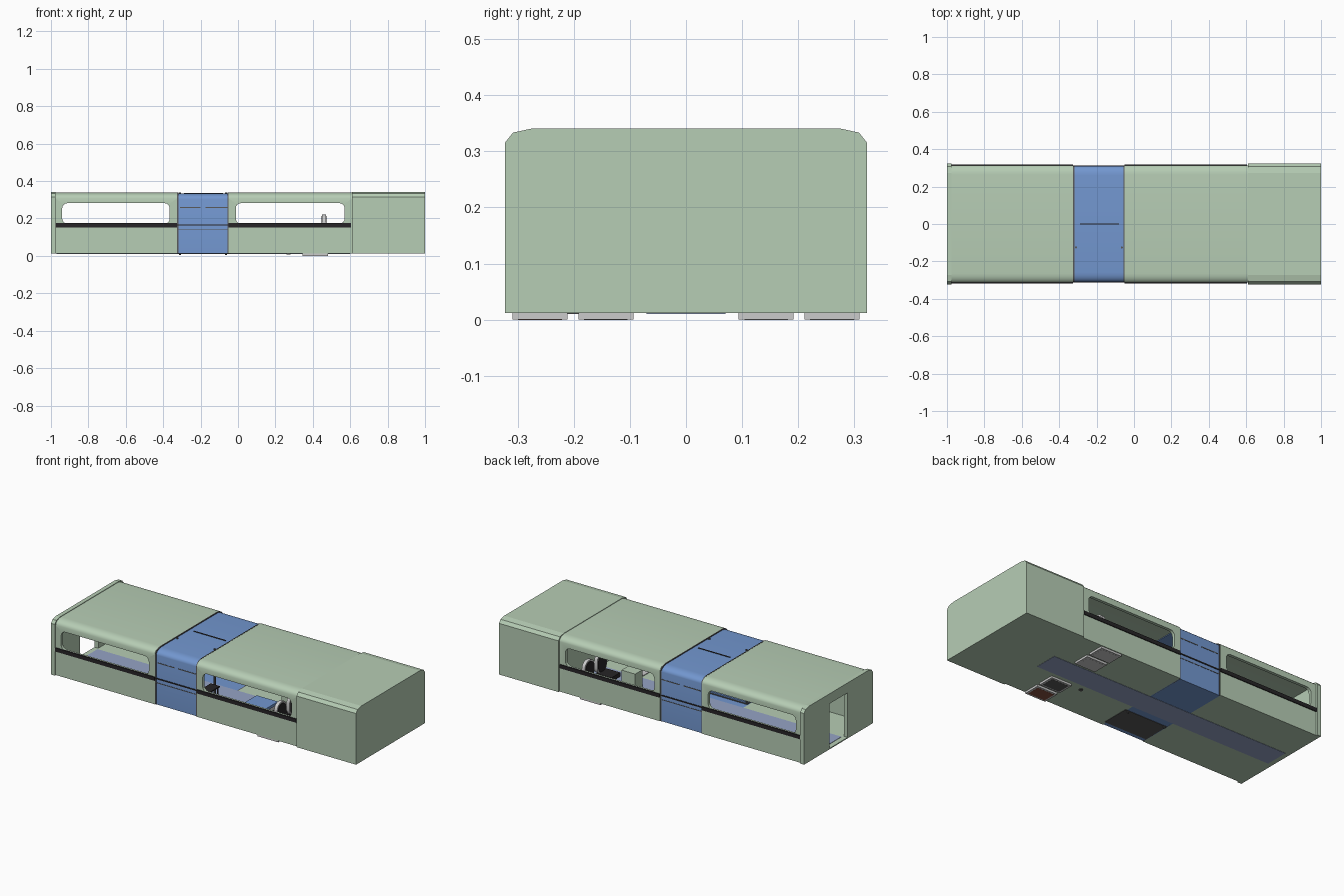
import bpy, bmesh, math
from mathutils import Vector

if "Cube" in bpy.data.objects:
    bpy.data.objects.remove(bpy.data.objects["Cube"])


def mat(name, rgb):
    m = bpy.data.materials.new(name)
    m.diffuse_color = (*rgb, 1)
    m.use_nodes = True
    m.node_tree.nodes["Principled BSDF"].inputs["Base Color"].default_value = m.diffuse_color
    return m


GREEN = mat("pale_green", (0.47, 0.61, 0.46))
BLUE = mat("mid_blue", (0.17, 0.31, 0.63))
FLOOR = mat("lavender_carpet", (0.30, 0.37, 0.56))
BLACK = mat("near_black", (0.02, 0.018, 0.02))
DARK = mat("dark_grey", (0.10, 0.10, 0.10))
GREY = mat("light_grey", (0.60, 0.60, 0.60))
RUST = mat("rust_brown", (0.24, 0.08, 0.05))


def finish(bm, name, m, smooth=False):
    bmesh.ops.recalc_face_normals(bm, faces=bm.faces)
    me = bpy.data.meshes.new(name)
    bm.to_mesh(me)
    bm.free()
    me.materials.append(m)
    ob = bpy.data.objects.new(name, me)
    bpy.context.collection.objects.link(ob)
    if smooth:
        bpy.ops.object.select_all(action='DESELECT')
        ob.select_set(True)
        bpy.context.view_layer.objects.active = ob
        bpy.ops.object.shade_smooth_by_angle(angle=math.radians(30))
    return ob


def box(name, x, y, z, m):
    """Box from (min, max) ranges."""
    bm = bmesh.new()
    bmesh.ops.create_cube(bm, size=1)
    for v in bm.verts:
        v.co = Vector([r[0] + (c + 0.5) * (r[1] - r[0]) for r, c in zip((x, y, z), v.co)])
    return finish(bm, name, m)


def prism(name, pts, axis, a, b, m, smooth=False):
    """Extrude a 2D outline along x (pts = y,z) or y (pts = x,z)."""
    bm = bmesh.new()
    put = (lambda p, t: (t, p[0], p[1])) if axis == 'x' else (lambda p, t: (p[0], t, p[1]))
    r = [[bm.verts.new(put(p, t)) for p in pts] for t in (a, b)]
    n = len(pts)
    for i in range(n):
        j = (i + 1) % n
        bm.faces.new((r[0][i], r[0][j], r[1][j], r[1][i]))
    bm.faces.new(r[0])
    bm.faces.new(r[1])
    return finish(bm, name, m, smooth)


def section(h, top, bottom, rx, rz, n):
    """Cross-section with rounded roof corners."""
    half = [(h - rx + rx * math.cos(i / n * math.pi / 2), top - rz + rz * math.sin(i / n * math.pi / 2))
            for i in range(n + 1)]
    right = [(h, bottom)] + half
    return right + [(-y, z) for y, z in reversed(right)]


def tube(name, x0, x1, h, top, m, t=0.018):
    """Hollow hull segment, open at both ends."""
    bm = bmesh.new()
    profs = [section(h, top, 0.012, 0.05, 0.03, 5),
             section(h - t, top - t, 0.018, 0.045, 0.026, 5)]
    v = [[[bm.verts.new((x, *p)) for p in pr] for x in (x0, x1)] for pr in profs]
    n = len(profs[0])
    for i in range(n):
        j = (i + 1) % n
        for s in v:
            bm.faces.new((s[0][i], s[0][j], s[1][j], s[1][i]))
        for e in (0, 1):
            bm.faces.new((v[0][e][i], v[0][e][j], v[1][e][j], v[1][e][i]))
    return finish(bm, name, m, True)


def rounded(x0, x1, z0, z1, r, n=4):
    pts = []
    for k, (cx, cz) in enumerate(((x1 - r, z1 - r), (x0 + r, z1 - r), (x0 + r, z0 + r), (x1 - r, z0 + r))):
        for i in range(n + 1):
            a = (k + i / n) * math.pi / 2
            pts.append((cx + r * math.cos(a), cz + r * math.sin(a)))
    return pts


def cut(ob, cutter):
    mod = ob.modifiers.new("cut", 'BOOLEAN')
    mod.operation, mod.solver, mod.object = 'DIFFERENCE', 'EXACT', cutter
    cutter.hide_render = True
    bpy.context.view_layer.objects.active = ob
    bpy.ops.object.modifier_apply(modifier=mod.name)
    bpy.data.objects.remove(cutter)


# Hull segments with windows through both sides
rear_hull = tube("rear_hull", -0.976, -0.325, 0.314, 0.338, GREEN)
cut(rear_hull, prism("window_cutter", rounded(-0.94, -0.365, 0.172, 0.282, 0.028), 'y', -0.5, 0.5, GREEN))
front_hull = tube("front_hull", -0.05, 0.612, 0.314, 0.338, GREEN)
cut(front_hull, prism("window_cutter", rounded(-0.012, 0.57, 0.172, 0.282, 0.028), 'y', -0.5, 0.5, GREEN))

# Solid nose and rear bulkhead with doorway
nose_pts = section(0.323, 0.341, 0.012, 0.05, 0.026, 2)
prism("nose", nose_pts, 'x', 0.61, 1.0, GREEN)
bulkhead = prism("rear_bulkhead", nose_pts, 'x', -1.0, -0.975, GREEN)
cut(bulkhead, box("door_cutter", (-1.1, -0.9), (-0.085, 0.085), (0.018, 0.282), GREEN))

# Blue middle band with edge hoops and seams
tube("middle_band", -0.325, -0.05, 0.309, 0.334, BLUE)
for x in (-0.325, -0.056):
    tube("band_hoop", x, x + 0.006, 0.311, 0.339, DARK, 0.012)
box("roof_seam", (-0.29, -0.08), (-0.003, 0.003), (0.330, 0.337), BLACK)
for s in (-1, 1):
    y = sorted((s * 0.305, s * 0.3105))
    for x in ((-0.31, -0.2), (-0.175, -0.055)):
        box("band_seam", x, y, (0.257, 0.262), DARK)
    box("band_lower_seam", (-0.32, -0.055), y, (0.138, 0.142), DARK)
    # Dark side rails below the windows
    rail = sorted((s * 0.31, s * 0.319))
    box("rear_rail", (-0.975, -0.325), rail, (0.153, 0.175), BLACK)
    box("front_rail", (-0.05, 0.605), rail, (0.153, 0.175), BLACK)
    box("band_rail", (-0.325, -0.05), sorted((s * 0.305, s * 0.312)), (0.162, 0.169), BLACK)

# Slim poles poking through the band roof and floor
for x in (-0.31, -0.065):
    bm = bmesh.new()
    bmesh.ops.create_cone(bm, cap_ends=True, segments=10, radius1=0.006, radius2=0.006, depth=0.335)
    bmesh.ops.translate(bm, vec=(x, -0.125, 0.1715), verts=bm.verts)
    finish(bm, "pole", DARK, True)

# Aisle carpet and floor hatch
box("aisle_carpet", (-0.97, 0.6), (-0.07, 0.07), (0.0105, 0.02), FLOOR)
box("floor_hatch_underside", (-0.32, -0.04), (-0.285, -0.116), (0.010, 0.022), DARK)
box("floor_hatch", (-0.315, -0.045), (-0.28, -0.121), (0.022, 0.03), BLUE)

# Four seats on plates that show under the floor
for y in (-0.26, -0.143, 0.143, 0.26):
    w = 0.049
    box("seat_plate", (0.345, 0.48), (y - w, y + w), (0.0, 0.022), GREY)
    inset = RUST if y == -0.26 else DARK if y == -0.143 else GREY
    box("seat_plate_inset", (0.357, 0.468), (y - w + 0.01, y + w - 0.01), (-0.0005, 0.001), inset)
    box("seat_post", (0.395, 0.43), (y - 0.015, y + 0.015), (0.02, 0.09), DARK)
    box("seat_cushion", (0.36, 0.46), (y - 0.042, y + 0.042), (0.085, 0.11), BLACK)
    outline = [(y + p, z) for p, z in rounded(-0.045, 0.045, 0.1, 0.22, 0.04)]
    prism("seat_back", outline, 'x', 0.45, 0.47, GREY, True)
    pad = [(y + p, z) for p, z in rounded(-0.037, 0.037, 0.108, 0.212, 0.034)]
    prism("seat_back_pad", pad, 'x', 0.447, 0.473, BLACK, True)

# Blue topped console, centre console and small side table
box("console_body", (0.23, 0.35), (-0.27, -0.15), (0.018, 0.13), GREY)
box("console_top", (0.22, 0.36), (-0.285, -0.14), (0.13, 0.145), BLUE)
box("centre_console", (0.27, 0.36), (0.02, 0.09), (0.018, 0.12), GREEN)
box("side_table_top", (-0.06, 0.0), (-0.27, -0.17), (0.145, 0.152), BLACK)
for x in (-0.055, -0.01):
    for y in (-0.265, -0.18):
        box("side_table_leg", (x, x + 0.005), (y, y + 0.005), (0.018, 0.146), BLACK)

# Small round drain under the floor
bm = bmesh.new()
bmesh.ops.create_cone(bm, cap_ends=True, segments=16, radius1=0.012, radius2=0.012, depth=0.006)
bmesh.ops.translate(bm, vec=(0.27, -0.108, 0.0115), verts=bm.verts)
finish(bm, "floor_drain", DARK)
